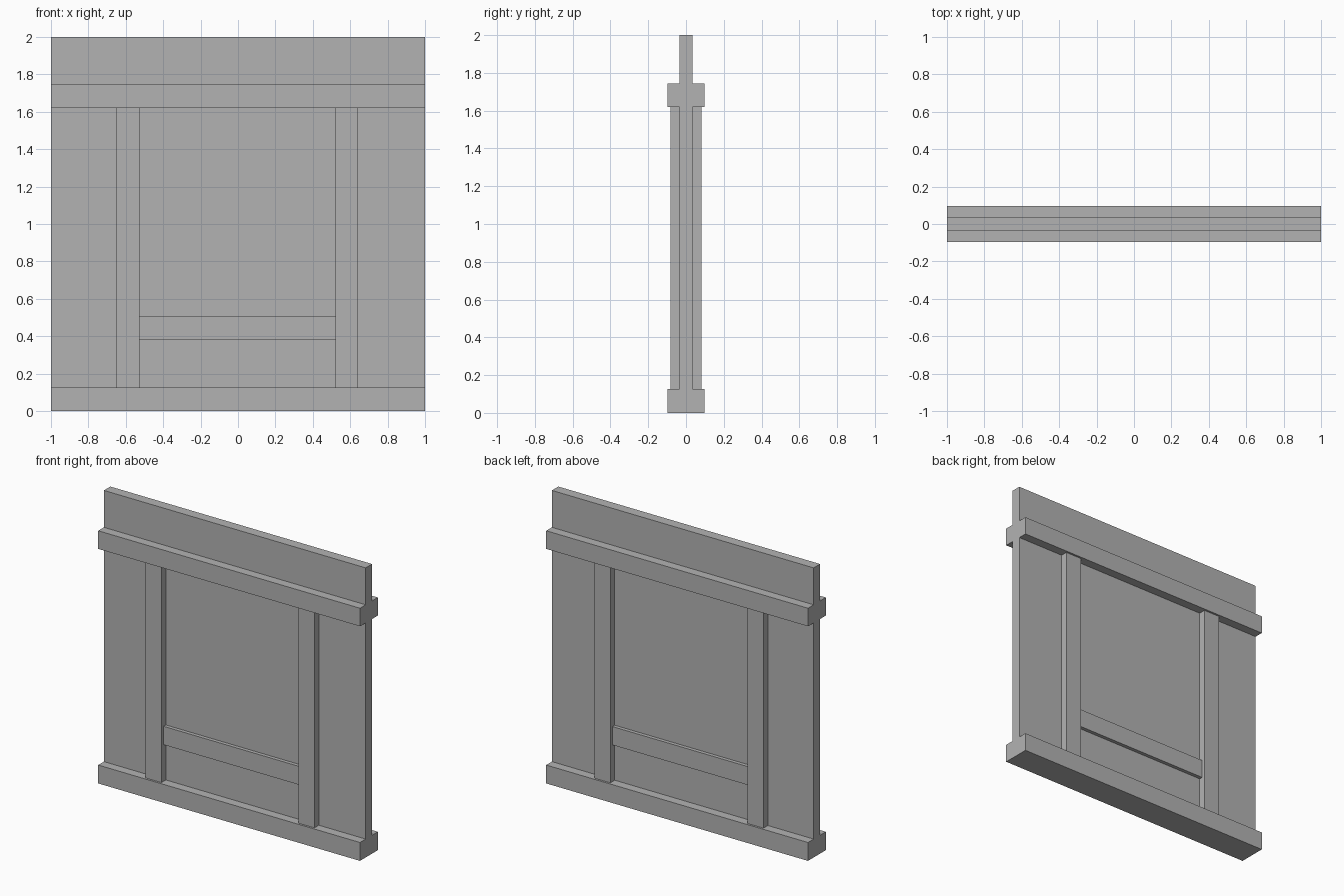
import bpy

default = bpy.data.objects.get("Cube")
if default:
    bpy.data.objects.remove(default, do_unlink=True)

# Single flat grey
grey = bpy.data.materials.new("plain grey")
grey.use_nodes = True
colour = (0.45, 0.45, 0.45, 1)
grey.diffuse_color = colour
grey.node_tree.nodes["Principled BSDF"].inputs["Base Color"].default_value = colour


def box(name, x, y, z):
    """Box spanning the (low, high) range on each axis."""
    spans = (x, y, z)
    bpy.ops.mesh.primitive_cube_add(size=1, location=[(a + b) / 2 for a, b in spans])
    ob = bpy.context.object
    ob.name = name
    ob.scale = [b - a for a, b in spans]
    bpy.ops.object.transform_apply(location=False, rotation=False, scale=True)
    ob.data.materials.append(grey)
    return ob


WIDTH = (-1, 1)
PANEL, BAR, POST, RAIL = 0.035, 0.06, 0.083, 0.097   # half depths
RAIL_TOP, BEAM_LOW, BEAM_HIGH = 0.127, 1.62, 1.745
LEFT_POST, RIGHT_POST = (0.52, 0.642), (-0.65, -0.527)

# Thin wall and the rails that wrap both faces
box("wall_panel", WIDTH, (-PANEL, PANEL), (0.05, 2))
box("bottom_rail", WIDTH, (-RAIL, RAIL), (0, RAIL_TOP))
box("top_rail", WIDTH, (-RAIL, RAIL), (BEAM_LOW, BEAM_HIGH))

# Trim on each face
for face, side in (("front", -1), ("back", 1)):
    def depth(d):
        return tuple(sorted((0, side * d)))
    box(face + "_left_post", LEFT_POST, depth(POST), (RAIL_TOP, BEAM_LOW))
    box(face + "_right_post", RIGHT_POST, depth(POST), (RAIL_TOP, BEAM_LOW))
    box(face + "_cross_bar", (RIGHT_POST[1], LEFT_POST[0]), depth(BAR), (0.38, 0.507))
